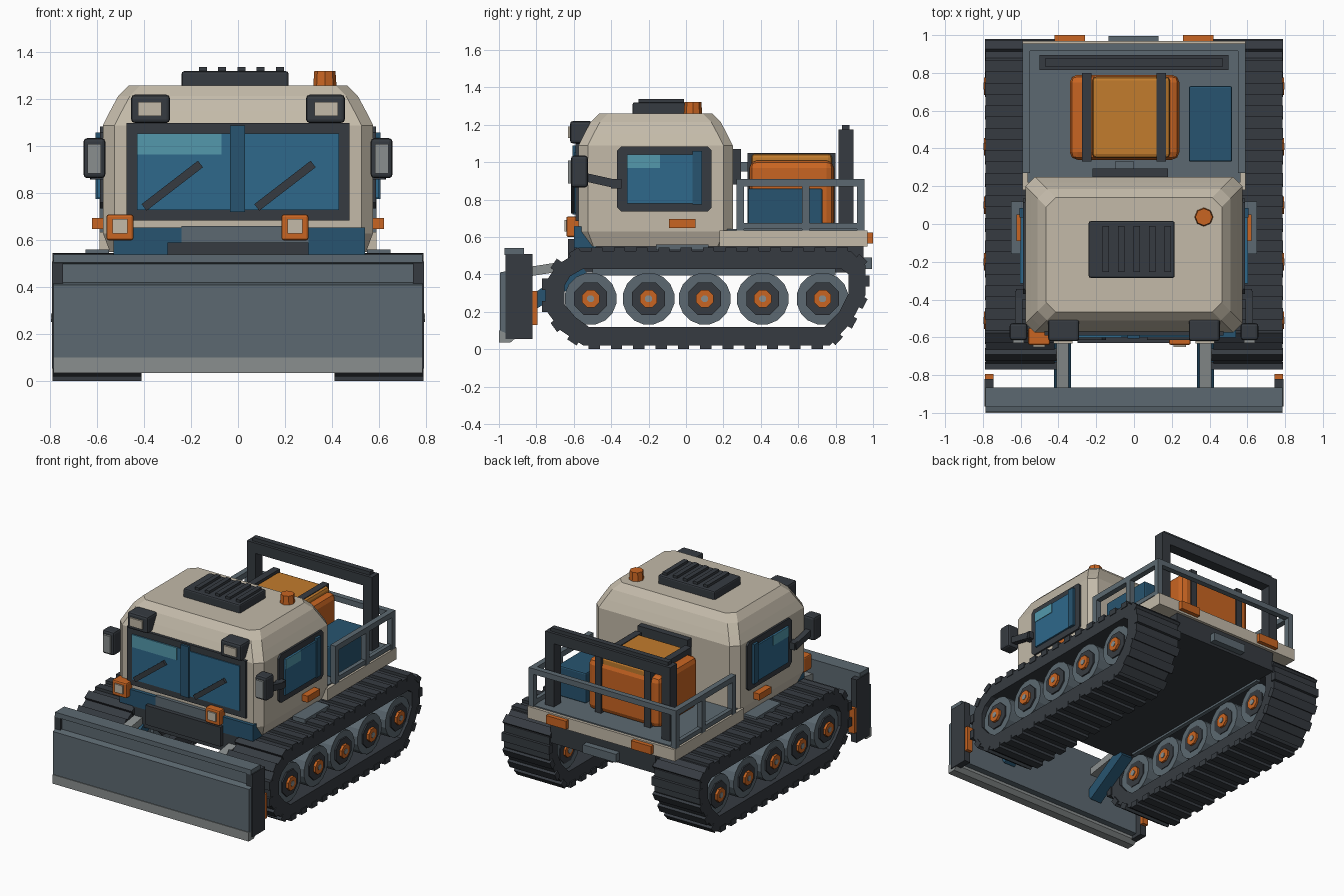
import bpy, bmesh, math
from mathutils import Vector, Matrix

if "Cube" in bpy.data.objects:
    bpy.data.objects.remove(bpy.data.objects["Cube"], do_unlink=True)


def material(name, hex_code):
    srgb = [int(hex_code[i:i + 2], 16) / 255 for i in (0, 2, 4)]
    col = [c / 12.92 if c < 0.04045 else ((c + 0.055) / 1.055) ** 2.4 for c in srgb] + [1]
    m = bpy.data.materials.new(name)
    m.use_nodes = True
    m.diffuse_color = col
    m.node_tree.nodes["Principled BSDF"].inputs["Base Color"].default_value = col
    return m


BEIGE = material("beige paint", "C3BAA9")
DARK = material("charcoal", "363B41")
SLATE = material("slate grey", "5C6971")
GREY = material("light grey", "8A8F8F")
NAVY = material("dark blue", "275470")
GLASS = material("window blue", "2E688B")
SHINE = material("window highlight", "5398AC")
ORANGE = material("orange", "C96522")
AMBER = material("amber", "C27C2D")


def finish(name, mat, bm, mirror=False):
    bmesh.ops.recalc_face_normals(bm, faces=bm.faces[:])
    me = bpy.data.meshes.new(name)
    bm.to_mesh(me)
    bm.free()
    me.materials.append(mat)
    ob = bpy.data.objects.new(name, me)
    bpy.context.collection.objects.link(ob)
    if mirror:
        ob.modifiers.new("Mirror", 'MIRROR')
    return ob


def add_box(bm, x0, x1, y0, y1, z0, z1, frame=Matrix()):
    size = Matrix.Diagonal((x1 - x0, y1 - y0, z1 - z0, 1))
    mid = Matrix.Translation(((x0 + x1) / 2, (y0 + y1) / 2, (z0 + z1) / 2))
    bmesh.ops.create_cube(bm, size=1, matrix=frame @ mid @ size)


def box(name, mat, *dims, bevel=0, mirror=False):
    bm = bmesh.new()
    add_box(bm, *dims)
    if bevel:
        bmesh.ops.bevel(bm, geom=bm.edges[:], offset=bevel, segments=2, profile=0.5, affect='EDGES')
    return finish(name, mat, bm, mirror)


def prism(name, mat, pts, x0, x1, mirror=False):
    """Extrude a (y, z) outline along x."""
    bm = bmesh.new()
    face = bm.faces.new([bm.verts.new((x0, y, z)) for y, z in pts])
    ext = bmesh.ops.extrude_face_region(bm, geom=[face])["geom"]
    bmesh.ops.translate(bm, vec=(x1 - x0, 0, 0), verts=[v for v in ext if isinstance(v, bmesh.types.BMVert)])
    return finish(name, mat, bm, mirror)


def strut(name, mat, p, q, w, t, mirror=False):
    """Square bar between two points, w wide across and t thick."""
    p, q = Vector(p), Vector(q)
    frame = Matrix.Translation(p) @ (q - p).to_track_quat('Z', 'Y').to_matrix().to_4x4()
    bm = bmesh.new()
    add_box(bm, -w / 2, w / 2, -t / 2, t / 2, 0, (q - p).length, frame)
    return finish(name, mat, bm, mirror)


def circle(y, z, r, n):
    return [(y + r * math.cos((i + .5) * math.tau / n), z + r * math.sin((i + .5) * math.tau / n)) for i in range(n)]


# Tracks: hollow band plus cleats spaced along its outline
outer = [(-.55, .02), (-.67, .1), (-.75, .21), (-.75, .36), (-.69, .45), (-.57, .525),
         (.88, .525), (.96, .45), (.96, .29), (.88, .14), (.77, .02)]
inner = [(-.52, .12), (-.59, .17), (-.65, .24), (-.65, .34), (-.62, .39), (-.55, .43),
         (.83, .43), (.87, .4), (.87, .3), (.82, .2), (.74, .12)]
bm = bmesh.new()
rings = [[bm.verts.new((x, y, z)) for y, z in pts]
         for x, pts in ((.42, outer), (.785, outer), (.785, inner), (.42, inner))]
for a, b in zip(rings, rings[1:] + rings[:1]):
    for i in range(len(a)):
        j = (i + 1) % len(a)
        bm.faces.new((a[i], a[j], b[j], b[i]))
finish("track_band", DARK, bm, True)

bm = bmesh.new()
segs = [(Vector(a), Vector(b)) for a, b in zip(outer, outer[1:] + outer[:1])]
total = sum((b - a).length for a, b in segs)
CLEATS = 34
for k in range(CLEATS):
    s = (k + .5) * total / CLEATS
    for a, b in segs:
        if s <= (b - a).length:
            break
        s -= (b - a).length
    d = (b - a).normalized()
    c = a + d * s
    frame = Matrix(((1, 0, 0, 0), (0, d.x, -d.y, c.x), (0, d.y, d.x, c.y), (0, 0, 0, 1)))
    add_box(bm, .41, .79, -.03, .03, -.02, .02, frame)
finish("track_cleats", DARK, bm, True)

# Road wheels
for i, y in enumerate((-.51, -.2, .1, .41, .73)):
    for part, mat, r, n, x0, x1 in (("tyre", SLATE, .14, 16, .44, .765), ("disc", DARK, .095, 8, .435, .775),
                                    ("hub", ORANGE, .05, 8, .42, .793), ("cap", GREY, .02, 8, .415, .796)):
        prism(f"wheel_{part}_{i + 1}", mat, circle(y, .27, r, n), x0, x1, True)

# Chassis
box("chassis", DARK, -.42, .42, -.6, .95, .41, .56)
box("chassis_front", DARK, -.3, .3, -.63, -.55, .45, .59)
box("chassis_rail", SLATE, .4, .43, -.5, .8, .395, .43, mirror=True)
box("side_step", SLATE, .55, .65, -.16, .12, .53, .56, mirror=True)
box("bumper_centre", SLATE, -.24, .3, -.6, -.5, .58, .66)
box("bumper_right", NAVY, -.53, -.24, -.6, -.48, .54, .655)
box("bumper_left", NAVY, .3, .54, -.6, -.48, .54, .655)

# Dozer blade and its arms
prism("blade", SLATE, [(-.995, .1), (-.995, .41), (-.95, .42), (-.95, .5), (-.97, .505), (-.97, .54),
                       (-.865, .54), (-.865, .08), (-.95, .08)], -.785, .785)
prism("blade_cutting_edge", GREY, [(-1, .035), (-1, .1), (-.91, .1), (-.91, .06), (-.94, .035)], -.785, .785)
box("blade_end_plate", DARK, .745, .792, -.965, -.82, .055, .51, mirror=True)
box("blade_marker", ORANGE, .745, .79, -.845, -.795, .13, .31, mirror=True)
strut("blade_lift_arm", NAVY, (.378, -.87, .22), (.378, -.54, .42), .09, .08, True)
strut("blade_push_rod", GREY, (.378, -.87, .41), (.378, -.55, .46), .065, .05, True)

# Cab: chamfered rectangle rings lofted upward
bm = bmesh.new()
prev = None
for z, inset in ((.55, .03), (.63, 0), (1.09, 0), (1.15, .03), (1.215, .065), (1.26, .11)):
    x, y0, y1, c = .575 - inset, -.575 + inset, .25 - inset, .05
    pts = [(-x + c, y0), (x - c, y0), (x, y0 + c), (x, y1 - c), (x - c, y1), (-x + c, y1), (-x, y1 - c), (-x, y0 + c)]
    ring = [bm.verts.new((px, py, z)) for px, py in pts]
    if prev:
        for i in range(8):
            j = (i + 1) % 8
            bm.faces.new((prev[i], prev[j], ring[j], ring[i]))
    else:
        bm.faces.new(ring)
    prev = ring
bm.faces.new(prev)
finish("cab", BEIGE, bm)

# Windscreen
box("windscreen_frame", DARK, -.475, .475, -.59, -.55, .685, 1.1)
box("windscreen", GLASS, -.43, .43, -.597, -.588, .73, 1.055)
box("windscreen_highlight", SHINE, -.43, -.07, -.601, -.593, .965, 1.055)
box("windscreen_pillar", NAVY, -.035, .03, -.606, -.58, .72, 1.09)
for name, x in (("right_wiper", -.4), ("left_wiper", .08)):
    strut(name, DARK, (x, -.606, .74), (x + .24, -.606, .925), .018, .035)

# Side windows
prism("side_window_frame", DARK, [(-.37, .76), (-.37, 1.06), (-.345, 1.085), (.115, 1.085), (.135, 1.065),
                                  (.135, .755), (.115, .735), (-.345, .735)], .56, .588, True)
box("side_window", GLASS, .57, .6, -.315, .08, .78, 1.04, mirror=True)
box("side_window_highlight", SHINE, .595, .604, -.315, -.14, .97, 1.04, mirror=True)
box("side_window_post", NAVY, .57, .606, .035, .085, .775, 1.06, mirror=True)
box("side_marker", ORANGE, .56, .622, -.09, .05, .648, .695, mirror=True)

# Roof lamps, front lamps, mirrors
box("roof_lamp", DARK, .29, .455, -.62, -.5, 1.1, 1.22, bevel=.015, mirror=True)
box("roof_lamp_lens", BEIGE, .325, .425, -.632, -.61, 1.13, 1.19, mirror=True)
for side, x0, x1 in (("right", -.56, -.445), ("left", .185, .3)):
    box(side + "_front_lamp", ORANGE, x0, x1, -.64, -.55, .6, .71, bevel=.01)
    box(side + "_front_lamp_lens", BEIGE, x0 + .025, x1 - .025, -.65, -.63, .63, .69)
box("mirror_shell", DARK, .565, .658, -.615, -.525, .865, 1.035, bevel=.015, mirror=True)
box("mirror_glass", GREY, .583, .64, -.63, -.61, .885, 1.01, mirror=True)
strut("mirror_arm", DARK, (.61, -.54, .92), (.61, -.36, .88), .04, .045, True)
box("mirror_bracket", DARK, .56, .625, -.4, -.345, .86, .91, mirror=True)

# Roof hatch and beacon
box("roof_hatch", DARK, -.24, .215, -.285, .015, 1.25, 1.32, bevel=.01)
for i in range(5):
    x = -.15 + i * .082
    box(f"hatch_rib_{i + 1}", DARK, x - .017, x + .017, -.255, -.01, 1.31, 1.338)
bm = bmesh.new()
bmesh.ops.create_cone(bm, cap_ends=True, segments=8, radius1=.05, radius2=.045, depth=.07,
                      matrix=Matrix.Translation((.37, .037, 1.287)))
finish("beacon", ORANGE, bm)

# Rear deck with railing
box("deck_rim", BEIGE, -.59, .59, .18, .97, .55, .635)
box("deck_floor", SLATE, -.565, .565, .22, .95, .63, .643)
box("rail_top_side", SLATE, .55, .59, .27, .955, .87, .91, mirror=True)
box("rail_bottom_side", SLATE, .555, .585, .27, .955, .643, .675, mirror=True)
box("rail_top_rear", SLATE, -.59, .59, .915, .955, .87, .91)
for i, y in enumerate((.27, .62, .915)):
    box(f"rail_post_{i + 1}", SLATE, .55, .59, y, y + .04, .635, .89, mirror=True)
box("tail_light", ORANGE, .26, .42, .96, 1, .565, .625, mirror=True)
box("tow_hitch", SLATE, -.135, .13, .94, .995, .43, .49)

# Deck cargo: tank with straps, locker, roll bar, cab vent
box("tank", ORANGE, -.34, .24, .34, .79, .64, 1.01, bevel=.04)
box("tank_lid", AMBER, -.22, .19, .35, .78, .95, 1.045, bevel=.02)
for name, x in (("right_strap", -.275), ("left_strap", .12)):
    box(name, DARK, x, x + .05, .33, .8, .64, 1.05)
box("locker", NAVY, .29, .52, .33, .73, .64, .86, bevel=.01)
box("roll_bar_post", DARK, .43, .5, .815, .895, .64, 1.15, mirror=True)
box("roll_bar_top", DARK, -.5, .5, .815, .895, 1.1, 1.175)
box("roll_bar_cap", DARK, -.47, .47, .835, .875, 1.17, 1.2)
box("cab_vent", DARK, -.22, .18, .24, .295, .88, 1.07)
box("vent_latch", SLATE, -.1, 0, .29, .33, .95, 1.0)
